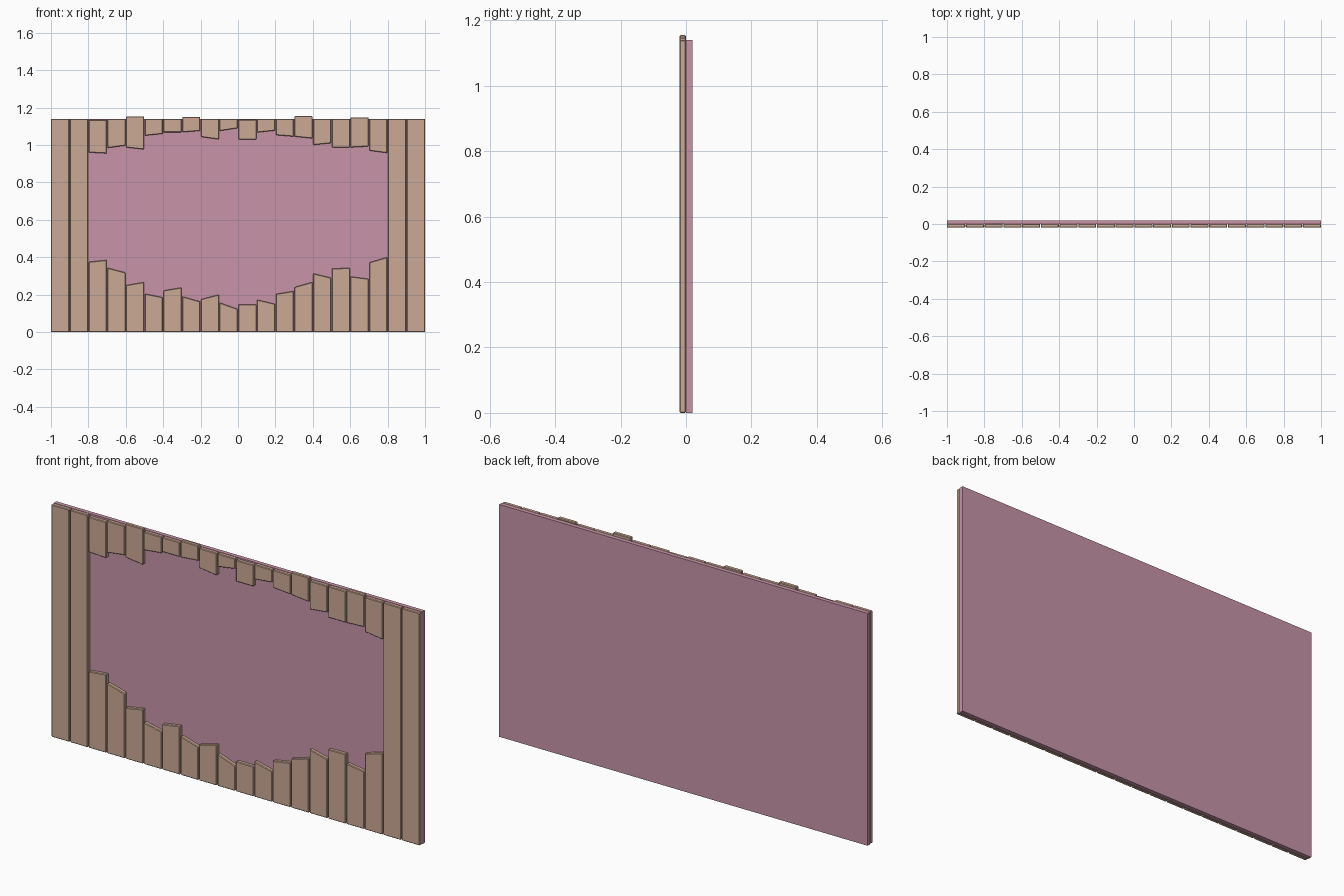
import bpy, bmesh

if "Cube" in bpy.data.objects:
    bpy.data.objects.remove(bpy.data.objects["Cube"])

W = 0.1        # plank spacing
GAP = 0.002    # half gap between neighbouring planks
H = 1.14       # panel height


def material(name, color):
    m = bpy.data.materials.new(name)
    m.diffuse_color = color
    m.use_nodes = True
    m.node_tree.nodes["Principled BSDF"].inputs["Base Color"].default_value = m.diffuse_color
    return m


wood = material("wood", (0.60, 0.40, 0.30, 1))
pink = material("pink_panel", (0.58, 0.30, 0.40, 1))


def slab(name, outline, y0, y1, mat, bevel=0.0):
    """Extrude an x-z outline from y0 (front) to y1 (back)."""
    bm = bmesh.new()
    face = bm.faces.new([bm.verts.new((x, y0, z)) for x, z in outline])
    ext = bmesh.ops.extrude_face_region(bm, geom=[face])
    for v in ext["geom"]:
        if isinstance(v, bmesh.types.BMVert):
            v.co.y = y1
    bmesh.ops.recalc_face_normals(bm, faces=bm.faces)
    me = bpy.data.meshes.new(name)
    bm.to_mesh(me)
    bm.free()
    ob = bpy.data.objects.new(name, me)
    bpy.context.collection.objects.link(ob)
    me.materials.append(mat)
    if bevel:
        mod = ob.modifiers.new("worn_edges", "BEVEL")
        mod.width = bevel
        mod.segments = 1
    return ob


def plank(name, x, bl, br, tl, tr):
    a, b = max(x + GAP, -0.9995), min(x + W - GAP, 0.9995)
    if x < -0.95:
        a = -1.0
    if x > 0.85:
        b = 1.0
    slab(name, [(a, bl), (b, br), (b, tr), (a, tl)], -0.02, 0.0, wood, 0.003)


# Backing panel
slab("back_panel", [(-1, 0), (1, 0), (1, H), (-1, H)], 0.0, 0.02, pink)

# Full-height planks at both sides
for i, x in enumerate((-1.0, -0.9, 0.8, 0.9)):
    plank(f"side_plank_{i + 1}", x, 0, 0, H, H)

# Broken lower planks: left and right heights of the cut top
lower = [(.375, .385), (.343, .318), (.25, .267), (.205, .185),
         (.222, .238), (.19, .163), (.175, .20), (.157, .123),
         (.147, .147), (.173, .15), (.203, .219), (.24, .267),
         (.313, .29), (.34, .342), (.297, .284), (.372, .40)]
for i, (l, r) in enumerate(lower):
    plank(f"lower_plank_{i + 1}", -0.8 + i * W, 0, 0, l, r)

# Broken upper planks: left and right heights of the cut bottom, top height
upper = [(.96, .955, 1.133), (.984, .997, H), (.987, .976, 1.153),
         (1.05, 1.06, H), (1.068, 1.068, H), (1.068, 1.076, 1.15),
         (1.043, 1.03, H), (1.075, 1.09, H), (1.03, 1.03, 1.135),
         (1.067, 1.077, H), (1.053, 1.045, H), (1.045, 1.035, 1.155),
         (1.0, 1.01, H), (.987, .987, H), (.987, .992, 1.148),
         (.97, .957, H)]
for i, (l, r, t) in enumerate(upper):
    plank(f"upper_plank_{i + 1}", -0.8 + i * W, l, r, t, t)
